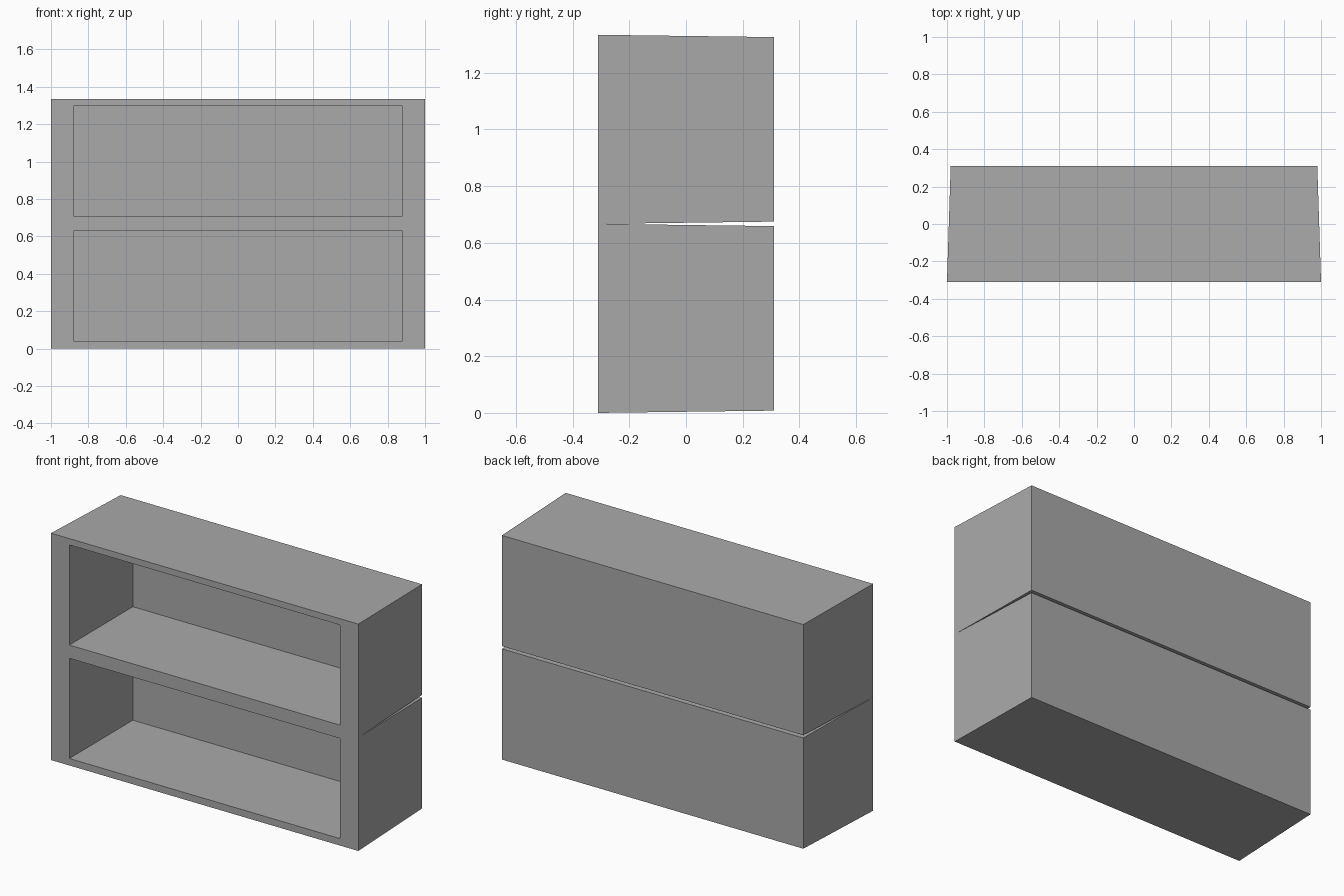
import bpy
import bmesh

cube = bpy.data.objects.get("Cube")
if cube:
    bpy.data.objects.remove(cube, do_unlink=True)

grey = bpy.data.materials.new("plain_grey")
grey.use_nodes = True
colour = (0.4, 0.4, 0.4, 1)
grey.diffuse_color = colour
grey.node_tree.nodes["Principled BSDF"].inputs["Base Color"].default_value = colour

HALF_DEPTH = 0.31
HEIGHT = 0.667


def rectangle(bm, half_width, y, low, high):
    corners = [(-half_width, low), (half_width, low), (half_width, high), (-half_width, high)]
    return [bm.verts.new((x, y, z)) for x, z in corners]


def bridge(bm, first, second):
    for i in range(4):
        j = (i + 1) % 4
        bm.faces.new((first[i], first[j], second[j], second[i]))


def open_compartment(name, base):
    """Box tapering to the back, with a straight recess in the front."""
    bm = bmesh.new()
    back = rectangle(bm, 0.98, HALF_DEPTH, 0.008, HEIGHT - 0.008)
    front = rectangle(bm, 1.0, -HALF_DEPTH, 0, HEIGHT)
    rim = rectangle(bm, 0.88, -HALF_DEPTH, 0.041, 0.63)
    recess = rectangle(bm, 0.88, HALF_DEPTH - 0.03, 0.041, 0.63)
    # Outer walls, front frame, recess walls
    for first, second in ((back, front), (front, rim), (rim, recess)):
        bridge(bm, first, second)
    bm.faces.new(back)
    bm.faces.new(recess)
    bmesh.ops.recalc_face_normals(bm, faces=bm.faces)
    mesh = bpy.data.meshes.new(name)
    bm.to_mesh(mesh)
    bm.free()
    mesh.materials.append(grey)
    box = bpy.data.objects.new(name, mesh)
    box.location.z = base
    bpy.context.collection.objects.link(box)


# Two stacked compartments
open_compartment("lower_compartment", 0)
open_compartment("upper_compartment", HEIGHT)
